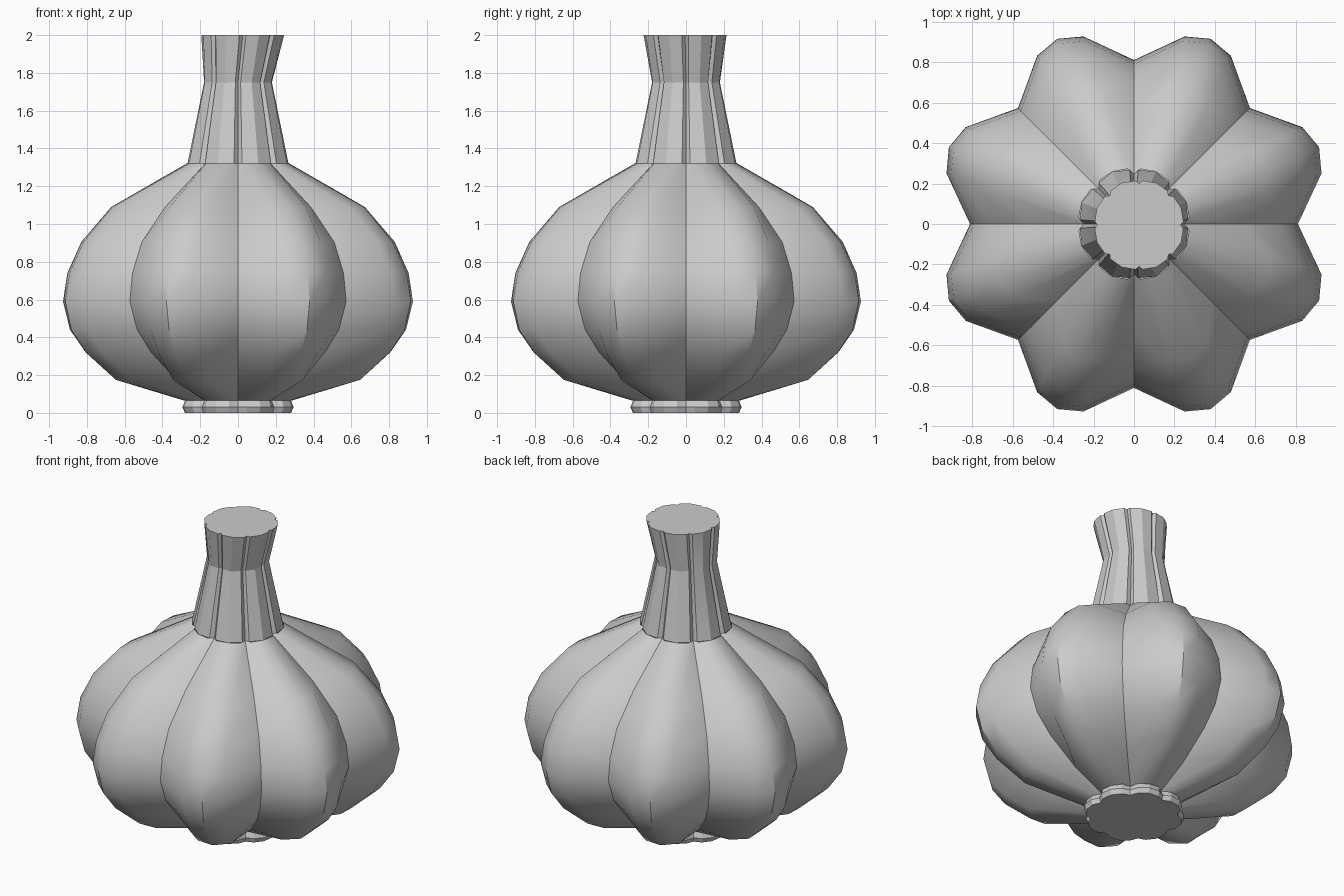
import bpy, bmesh
from math import radians, sin, cos

cube = bpy.data.objects.get("Cube")
if cube:
    bpy.data.objects.remove(cube, do_unlink=True)

LOBES = 8
GREY = (0.6, 0.6, 0.6, 1.0)
mat = bpy.data.materials.new("garlic grey")
mat.use_nodes = True
mat.diffuse_color = GREY
mat.node_tree.nodes["Principled BSDF"].inputs["Base Color"].default_value = GREY


def lobed_loft(name, rings, smooth_angle, cap_top=False, cap_bottom=False):
    """Loft scalloped rings: (z, groove r, shoulder r, crest r, shoulder degrees, x, y)."""
    bm = bmesh.new()
    loops = []
    for z, groove, shoulder, crest, spread, cx, cy in rings:
        loop = []
        for i in range(LOBES):
            mid = (i + 0.5) * 360 / LOBES
            for off, r in ((-180 / LOBES, groove), (-spread, shoulder),
                           (0, crest), (spread, shoulder)):
                a = radians(mid + off)
                loop.append(bm.verts.new((cx + r * cos(a), cy + r * sin(a), z)))
        loops.append(loop)
    n = LOBES * 4
    for low, high in zip(loops, loops[1:]):
        for i in range(n):
            j = (i + 1) % n
            bm.faces.new((low[i], low[j], high[j], high[i]))
    if cap_bottom:
        bm.faces.new(loops[0][::-1])
    if cap_top:
        bm.faces.new(loops[-1])
    mesh = bpy.data.meshes.new(name)
    bm.to_mesh(mesh)
    bm.free()
    mesh.materials.append(mat)
    obj = bpy.data.objects.new(name, mesh)
    bpy.context.collection.objects.link(obj)
    bpy.ops.object.select_all(action='DESELECT')
    obj.select_set(True)
    bpy.context.view_layer.objects.active = obj
    bpy.ops.object.shade_smooth_by_angle(angle=radians(smooth_angle))
    return obj


# Bulb of eight cloves: height, groove radius, crest radius, shoulder angle
profile = [(0.065, 0.25, 0.295, 14), (0.175, 0.46, 0.70, 9), (0.32, 0.65, 0.87, 8),
           (0.44, 0.755, 0.955, 7.5), (0.59, 0.81, 0.99, 7.4), (0.74, 0.79, 0.965, 7.5),
           (0.905, 0.72, 0.885, 8), (1.09, 0.545, 0.72, 9), (1.32, 0.245, 0.28, 16)]
lobed_loft("bulb", [(z, g, g + 0.83 * (c - g), c, s, 0, 0) for z, g, c, s in profile], 33)

# Pinched stem, leaning slightly towards its cut top
lobed_loft("stem", [(1.32, 0.245, 0.268, 0.28, 18, 0, 0),
                    (1.75, 0.165, 0.18, 0.19, 18, 0, 0),
                    (2.0, 0.205, 0.22, 0.225, 18, 0.025, -0.005)], 15, cap_top=True)

# Root plate under the bulb
lobed_loft("root_plate", [(0.0, 0.26, 0.285, 0.295, 13, 0, 0),
                          (0.03, 0.27, 0.298, 0.31, 13, 0, 0),
                          (0.065, 0.25, 0.285, 0.295, 13, 0, 0)], 15, cap_bottom=True)
